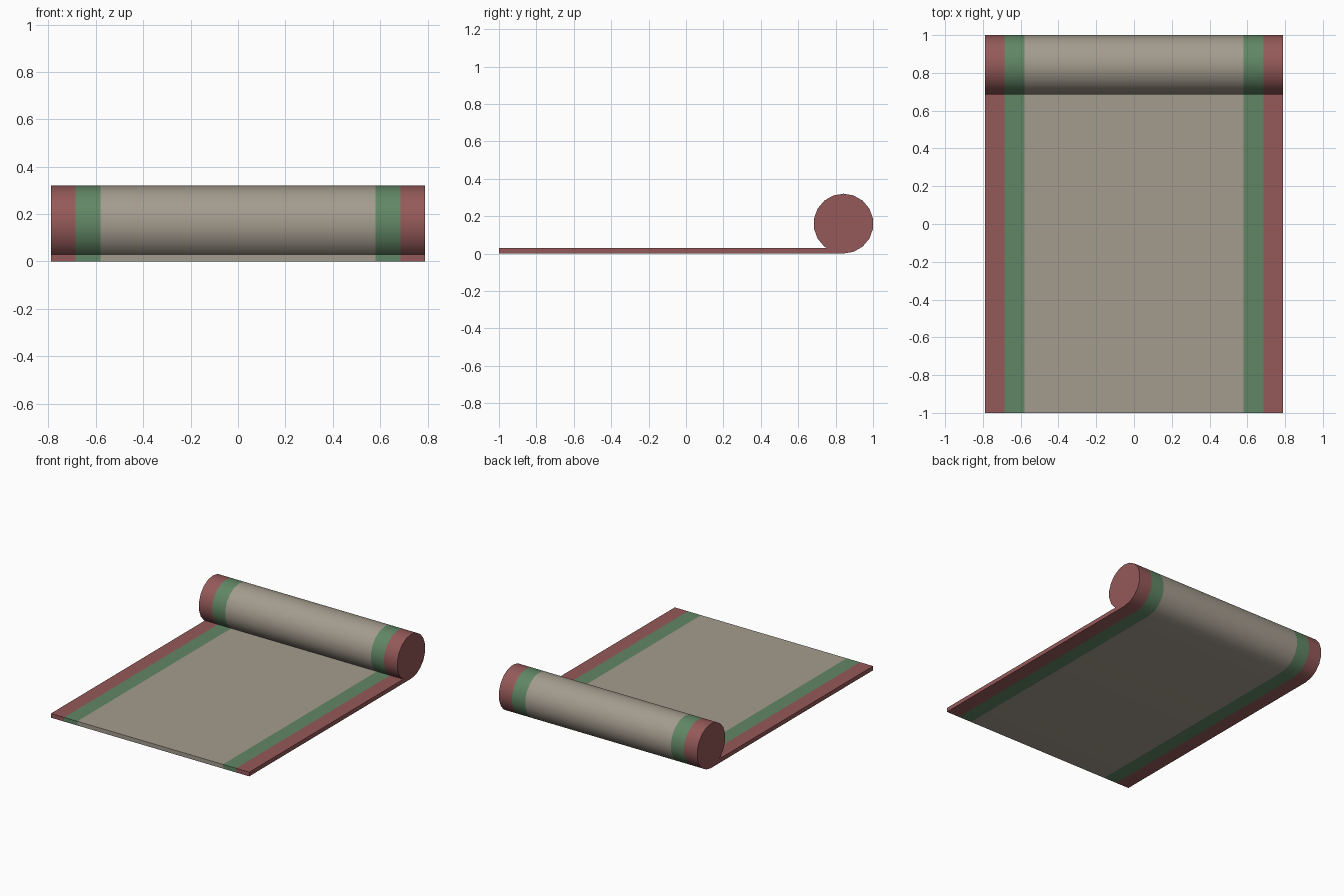
import bpy, bmesh, math

if "Cube" in bpy.data.objects:
    bpy.data.objects.remove(bpy.data.objects["Cube"])

def material(name, rgb):
    m = bpy.data.materials.new(name)
    m.diffuse_color = (*rgb, 1)
    m.use_nodes = True
    m.node_tree.nodes["Principled BSDF"].inputs["Base Color"].default_value = m.diffuse_color
    return m

RED, GREEN, BEIGE = 0, 1, 2
mats = [material("red_border", (0.30, 0.10, 0.10)),
        material("green_stripe", (0.12, 0.24, 0.13)),
        material("beige_cloth", (0.37, 0.33, 0.27))]

# Side profile (y, z): flat mat running into an 18-sided roll
R, CY, SIDES, THICK = 0.16, 0.842, 18, 0.03
profile = [(-1, 0)]
for i in range(SIDES - 1):                      # bottom point round to the mat's top
    a = math.radians(-90 + 360 / SIDES * i)
    profile.append((CY + R * math.cos(a), R + R * math.sin(a)))
profile += [(0.752, THICK), (-1, THICK)]

# Colour bands across the width
xs = [-0.79, -0.685, -0.58, 0.58, 0.685, 0.79]
bands = [RED, GREEN, BEIGE, GREEN, RED]

bm = bmesh.new()
rings = [[bm.verts.new((x, y, z)) for y, z in profile] for x in xs]
n = len(profile)
for a, b, colour in zip(rings, rings[1:], bands):
    for i in range(n):
        j = (i + 1) % n
        bm.faces.new((a[i], a[j], b[j], b[i])).material_index = colour

# End caps
for ring in (rings[0], rings[-1]):
    bm.faces.new(ring).material_index = RED
bmesh.ops.recalc_face_normals(bm, faces=bm.faces)

mesh = bpy.data.meshes.new("rolled_mat")
bm.to_mesh(mesh)
bm.free()
for m in mats:
    mesh.materials.append(m)
mat_obj = bpy.data.objects.new("rolled_mat", mesh)
bpy.context.collection.objects.link(mat_obj)

# Smooth roll, crisp rims and mat edges
bpy.context.view_layer.objects.active = mat_obj
mat_obj.select_set(True)
bpy.ops.object.shade_smooth_by_angle(angle=math.radians(30))
